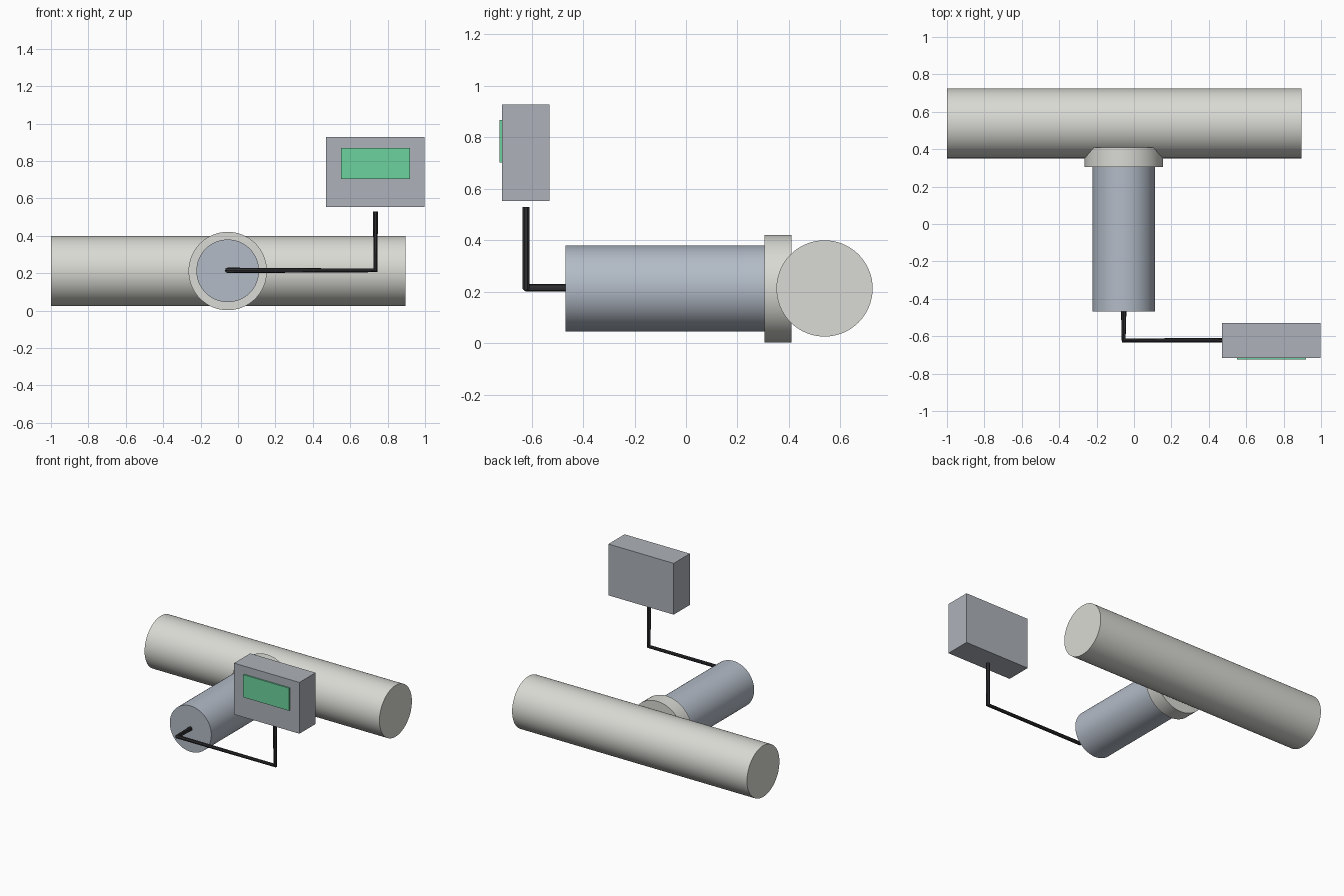
import bpy
import math

if "Cube" in bpy.data.objects:
    bpy.data.objects.remove(bpy.data.objects["Cube"])


def material(name, r, g, b):
    m = bpy.data.materials.new(name)
    m.diffuse_color = (r, g, b, 1)
    m.use_nodes = True
    m.node_tree.nodes["Principled BSDF"].inputs["Base Color"].default_value = m.diffuse_color
    return m


PIPE = material("warm light grey", 0.70, 0.70, 0.66)
BODY = material("blue grey", 0.45, 0.50, 0.57)
CASE = material("case grey", 0.42, 0.45, 0.49)
CABLE = material("near black", 0.028, 0.028, 0.032)
SCREEN = material("screen green", 0.15, 0.65, 0.34)


def finish(name, mat, smooth):
    ob = bpy.context.object
    ob.name = name
    ob.data.materials.clear()
    ob.data.materials.append(mat)
    if smooth:
        bpy.ops.object.shade_smooth_by_angle(angle=math.radians(40))
    return ob


def cylinder(name, radius, length, loc, rot, mat):
    bpy.ops.mesh.primitive_cylinder_add(vertices=64, radius=radius, depth=length,
                                        location=loc, rotation=rot)
    return finish(name, mat, True)


def box(name, lo, hi, mat):
    bpy.ops.mesh.primitive_cube_add(size=1, location=[(a + b) / 2 for a, b in zip(lo, hi)])
    bpy.context.object.scale = [b - a for a, b in zip(lo, hi)]
    bpy.ops.object.transform_apply(location=False, rotation=False, scale=True)
    return finish(name, mat, False)


X, Z = -0.055, 0.2125          # axis of the sensor body
ALONG_X = (0, math.pi / 2, 0)
ALONG_Y = (math.pi / 2, 0, 0)

# Main pipe, collar and sensor body
cylinder("main_pipe", 0.187, 1.895, (-0.0525, 0.5385, Z), ALONG_X, PIPE)
cylinder("collar", 0.2095, 0.105, (X, 0.3575, 0.2115), ALONG_Y, PIPE)
cylinder("sensor_body", 0.1675, 0.80, (X, -0.068, Z), ALONG_Y, BODY)

# Bent cable from the body's end up towards the display
curve = bpy.data.curves.new("cable", 'CURVE')
curve.dimensions = '3D'
curve.bevel_depth = 0.0145
curve.bevel_resolution = 2
curve.use_fill_caps = True
path = [(X, -0.46, 0.215), (X, -0.622, 0.215), (0.735, -0.622, 0.215), (0.735, -0.622, 0.53)]
spline = curve.splines.new('POLY')
spline.points.add(len(path) - 1)
for point, co in zip(spline.points, path):
    point.co = (*co, 1)
cable = bpy.data.objects.new("cable", curve)
bpy.context.collection.objects.link(cable)
bpy.ops.object.select_all(action='DESELECT')
cable.select_set(True)
bpy.context.view_layer.objects.active = cable
bpy.ops.object.convert(target='MESH')
finish("cable", CABLE, True)

# Display case with its screen plate
box("display_case", (0.47, -0.716, 0.553), (0.997, -0.53, 0.927), CASE)
box("display_screen", (0.55, -0.725, 0.703), (0.92, -0.716, 0.868), SCREEN)
